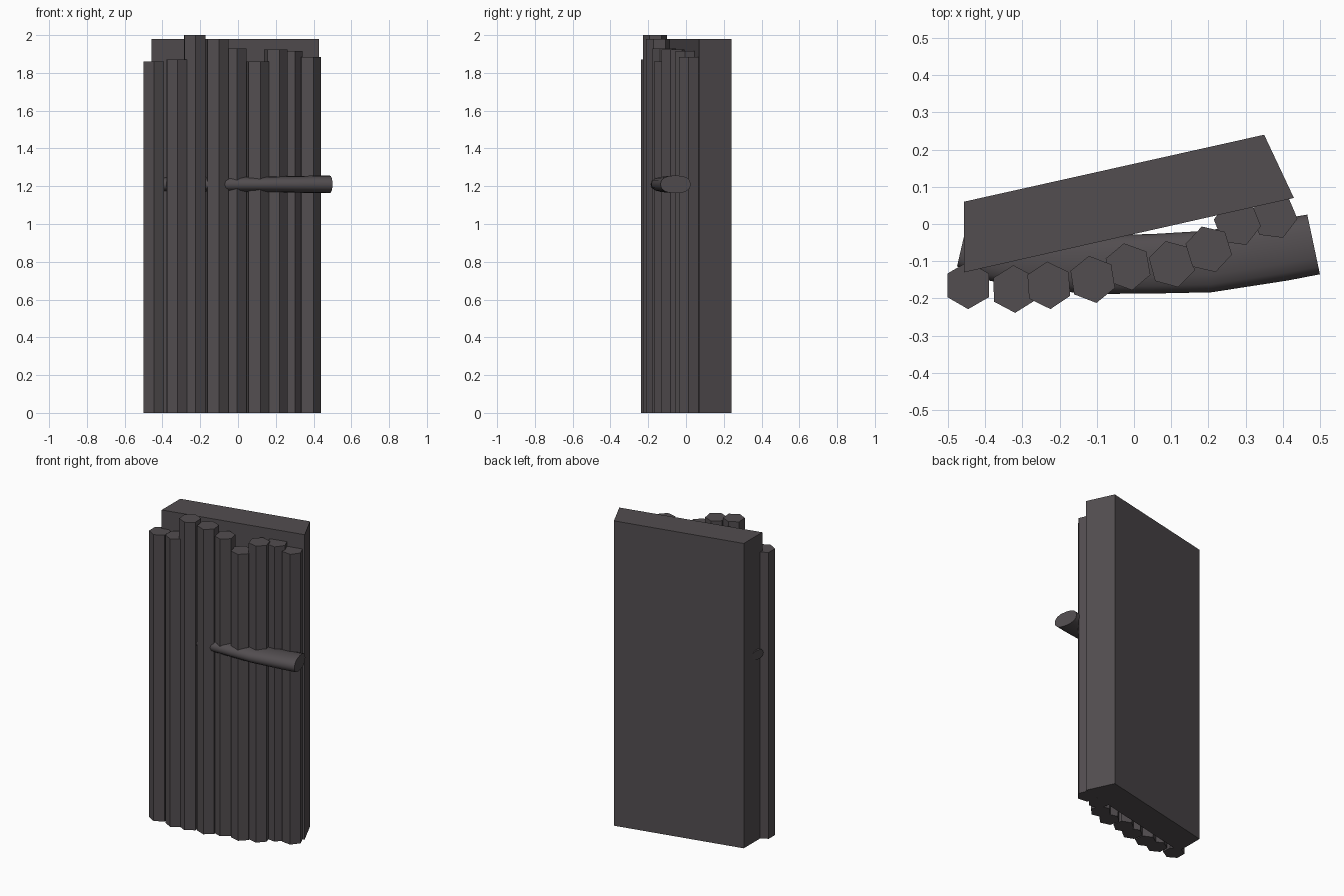
import bpy
import bmesh
from math import sin, cos, pi, radians, copysign

cube = bpy.data.objects.get("Cube")
if cube:
    bpy.data.objects.remove(cube, do_unlink=True)

grey = bpy.data.materials.new("dark_grey")
grey.use_nodes = True
COLOUR = (0.085, 0.075, 0.08, 1)
grey.diffuse_color = COLOUR
grey.node_tree.nodes["Principled BSDF"].inputs["Base Color"].default_value = COLOUR


def loft(name, rings, smooth=False):
    """Skin a list of closed rings and cap both ends."""
    bm = bmesh.new()
    loops = [[bm.verts.new(p) for p in ring] for ring in rings]
    n = len(loops[0])
    for a, b in zip(loops, loops[1:]):
        for i in range(n):
            j = (i + 1) % n
            bm.faces.new((a[i], a[j], b[j], b[i]))
    bm.faces.new(loops[0][::-1])
    bm.faces.new(loops[-1])
    bmesh.ops.recalc_face_normals(bm, faces=bm.faces)
    mesh = bpy.data.meshes.new(name)
    bm.to_mesh(mesh)
    bm.free()
    mesh.materials.append(grey)
    obj = bpy.data.objects.new(name, mesh)
    bpy.context.collection.objects.link(obj)
    if smooth:
        bpy.ops.object.select_all(action="DESELECT")
        obj.select_set(True)
        bpy.context.view_layer.objects.active = obj
        bpy.ops.object.shade_smooth_by_angle(angle=radians(45))
    return obj


def prism(name, outline, height):
    return loft(name, [[(x, y, z) for x, y in outline] for z in (0, height)])


# Slanted backing slab
prism("back_slab", [(-0.457, 0.06), (-0.457, -0.13), (0.43, 0.07), (0.35, 0.24)], 1.98)

# Row of hexagonal posts: x, y, turn in degrees, height
posts = [
    (-0.446, -0.165, 0, 1.86), (-0.322, -0.175, 2, 1.87), (-0.229, -0.165, 4, 2.0),
    (-0.111, -0.149, 9, 1.98), (-0.016, -0.115, 10, 1.93), (0.102, -0.108, 15, 1.86),
    (0.201, -0.068, 17, 1.925), (0.278, 0.003, 22, 1.915), (0.376, 0.022, 23, 1.885),
]
for k, (x, y, turn, height) in enumerate(posts):
    angles = [radians(turn - 90) + i * pi / 3 for i in range(6)]
    prism(f"hex_post_{k + 1}",
          [(x + 0.064 * cos(a), y + 0.064 * sin(a)) for a in angles], height)

# Flattened bar bending through the posts: x, y, half depth, half height
stations = [
    (-0.466, -0.071, 0.044, 0.03), (-0.385, -0.09, 0.062, 0.037),
    (-0.25, -0.103, 0.075, 0.04), (-0.1, -0.109, 0.079, 0.041),
    (0.05, -0.107, 0.08, 0.041), (0.2, -0.101, 0.083, 0.042),
    (0.4, -0.07, 0.083, 0.046), (0.483, -0.055, 0.082, 0.047),
]
turns = [-13, -10, -5, 0, 1, 6, 10, 12]
rings = []
for (x, y, depth, high), turn in zip(stations, turns):
    t = radians(turn)
    ring = []
    for i in range(16):
        a = 2 * pi * i / 16
        # Slightly squared ellipse
        u = depth * copysign(abs(cos(a)) ** 0.85, cos(a))
        v = high * copysign(abs(sin(a)) ** 0.85, sin(a))
        ring.append((x - u * sin(t), y + u * cos(t), 1.21 + v))
    rings.append(ring)
loft("cross_bar", rings, smooth=True)
